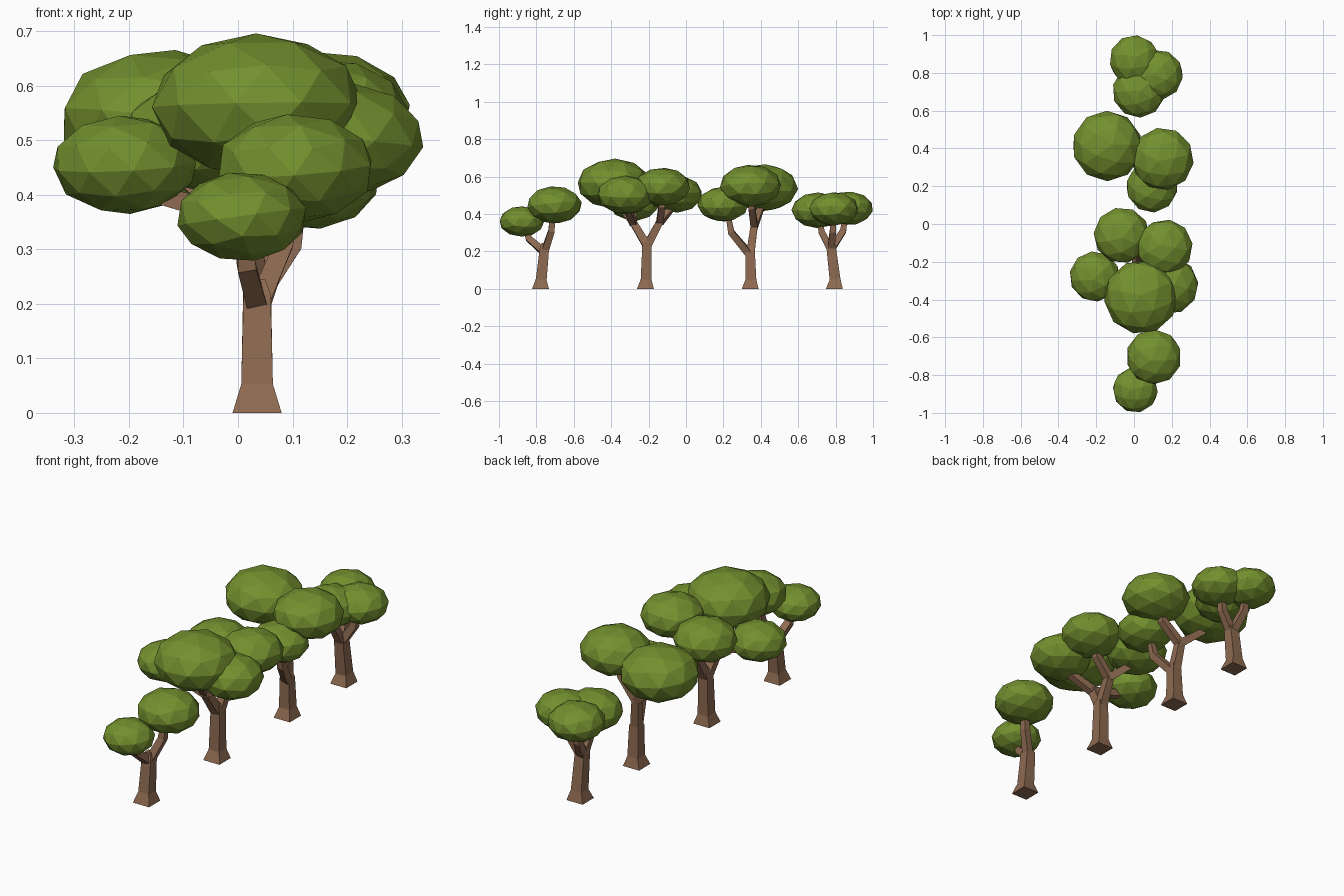
import bpy, bmesh, math, random
from mathutils import Vector, Matrix

if "Cube" in bpy.data.objects:
    bpy.data.objects.remove(bpy.data.objects["Cube"])

random.seed(4)


def material(name, rgb):
    m = bpy.data.materials.new(name)
    m.diffuse_color = (*rgb, 1)
    m.use_nodes = True
    m.node_tree.nodes["Principled BSDF"].inputs["Base Color"].default_value = m.diffuse_color
    return m


BARK = material("bark brown", (0.27, 0.145, 0.082))
LEAF = material("leaf green", (0.17, 0.28, 0.028))


def finish(bm, name, mat):
    bmesh.ops.recalc_face_normals(bm, faces=bm.faces[:])
    me = bpy.data.meshes.new(name)
    bm.to_mesh(me)
    bm.free()
    me.materials.append(mat)
    ob = bpy.data.objects.new(name, me)
    bpy.context.collection.objects.link(ob)


def limb(bm, pts, widths):
    """Square tapered tube through the path points."""
    rings = []
    for i, (p, w) in enumerate(zip(pts, widths)):
        d = (pts[min(i + 1, len(pts) - 1)] - pts[max(i - 1, 0)]).normalized()
        if p.z == 0:
            d = Vector((0, 0, 1))
        u = Vector((0, 1, 0)).cross(d).normalized() * w / 2
        v = d.cross(u)
        rings.append([bm.verts.new(q) for q in (p - u - v, p + u - v, p + u + v, p - u + v)])
    for a, b in zip(rings, rings[1:]):
        for k in range(4):
            bm.faces.new((a[k], a[k - 1], b[k - 1], b[k]))
    bm.faces.new(rings[0])
    bm.faces.new(rings[-1])


def toward(a, b, flat, rise):
    """Point part of the way from a to b, sideways and upwards separately."""
    d = b - a
    return a + Vector((d.x * flat, d.y * flat, d.z * rise))


def canopy(name, centre, r):
    """Flattened low-poly leaf clump."""
    bm = bmesh.new()
    bmesh.ops.create_icosphere(bm, subdivisions=2, radius=1)
    turn = Matrix.Rotation(random.uniform(0, math.tau), 4, 'Z') @ \
        Matrix.Rotation(random.uniform(-0.25, 0.25), 4, 'X')
    bm.transform(Matrix.Translation(centre) @ Matrix.Diagonal((r, r, r * 0.68, 1)) @ turn)
    finish(bm, name, LEAF)


# Each tree: name, trunk foot y, fork y, fork z, then leaf clumps (x, y, z, radius)
# grouped by the branch that carries them
TREES = [
    ("front_tree", -0.778, -0.757, 0.215,
     [[(0.007, -0.878, 0.36, 0.121)], [(0.105, -0.703, 0.449, 0.147)]]),
    ("large_tree", -0.217, -0.208, 0.25,
     [[(0.037, -0.387, 0.563, 0.196), (-0.208, -0.278, 0.455, 0.134),
       (0.19, -0.325, 0.502, 0.152)],
      [(-0.065, -0.06, 0.508, 0.149), (0.163, -0.125, 0.546, 0.15)]]),
    ("forked_tree", 0.343, 0.343, 0.20,
     [[(0.095, 0.198, 0.452, 0.138)],
      [(0.152, 0.345, 0.551, 0.166), (-0.142, 0.413, 0.54, 0.187)]]),
    ("back_tree", 0.793, 0.775, 0.23,
     [[(0.025, 0.703, 0.42, 0.14)], [(0.128, 0.79, 0.427, 0.133)],
      [(0.002, 0.868, 0.43, 0.133)]]),
]

for name, foot, fork_y, fork_z, groups in TREES:
    bm = bmesh.new()
    fork = Vector((0.035, fork_y, fork_z))
    # flared trunk
    limb(bm, [Vector((0.035, foot, 0)), Vector((0.035, foot + 0.004, 0.05)),
              fork, fork + Vector((0, 0, 0.03))], [0.09, 0.058, 0.05, 0.03])
    count = 0
    for group in groups:
        centres = [Vector(c[:3]) for c in group]
        start = fork - Vector((0, 0, 0.02))
        # shared bough for branches that split again
        if len(group) > 1:
            mean = sum(centres, Vector()) / len(group)
            elbow = toward(fork, mean, 0.6, 0.4)
            limb(bm, [start, elbow, elbow + Vector((0, 0, 0.02))], [0.044, 0.038, 0.03])
            start = elbow
        # branch bending upward into each leaf clump
        for centre, clump in zip(centres, group):
            knee = toward(start, centre, 0.7, 0.45)
            limb(bm, [start, knee, toward(start, centre, 0.85, 0.9)], [0.038, 0.034, 0.025])
            count += 1
            canopy(f"{name}_leaves_{count}", centre, clump[3])
    finish(bm, name + "_trunk", BARK)
